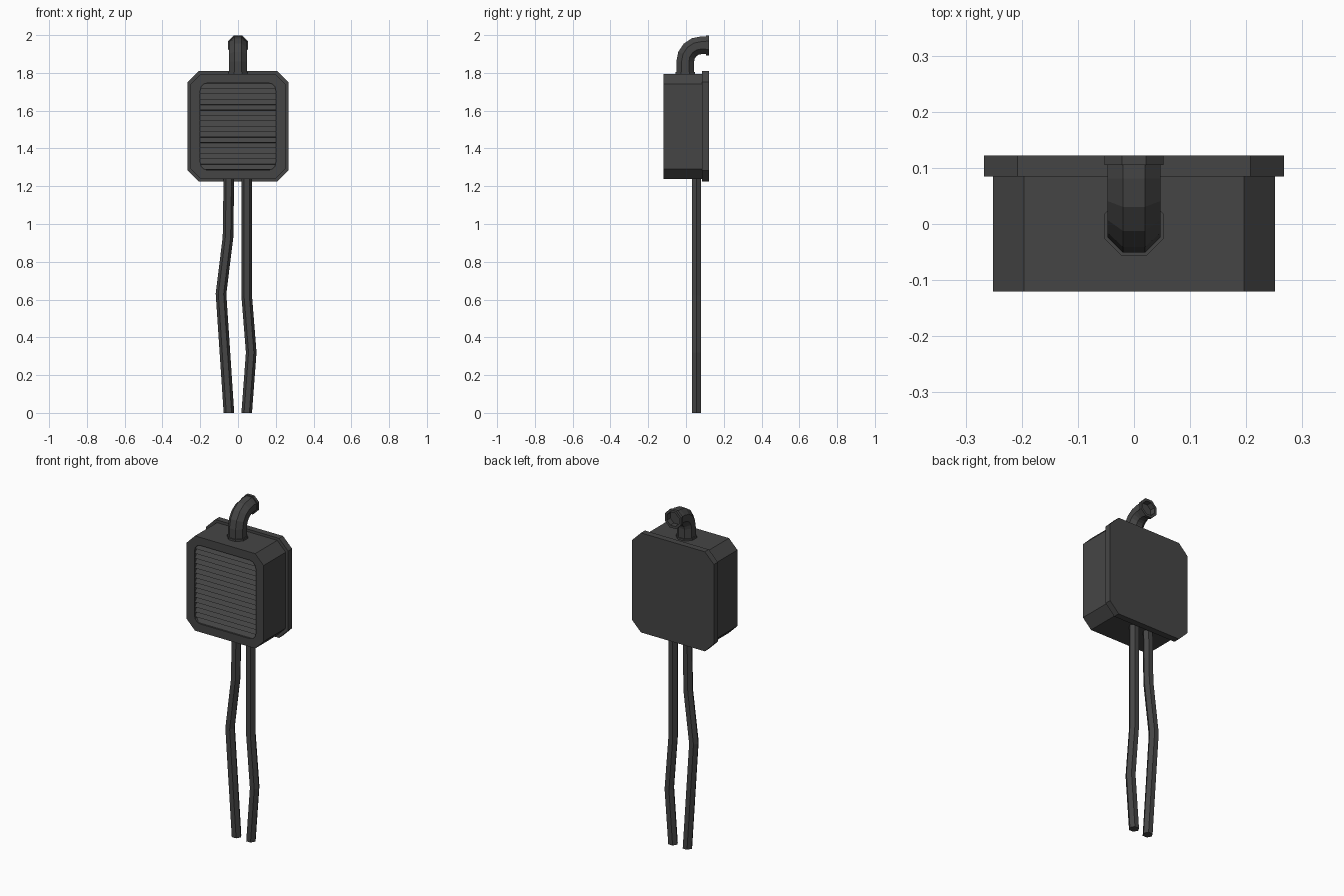
import bpy, bmesh, math
from mathutils import Vector

if "Cube" in bpy.data.objects:
    bpy.data.objects.remove(bpy.data.objects["Cube"])

mat = bpy.data.materials.new("charcoal grey")
mat.diffuse_color = (0.06, 0.06, 0.06, 1)
mat.use_nodes = True
mat.node_tree.nodes["Principled BSDF"].inputs["Base Color"].default_value = mat.diffuse_color


def finish(name, bm):
    bmesh.ops.recalc_face_normals(bm, faces=bm.faces)
    me = bpy.data.meshes.new(name)
    bm.to_mesh(me)
    bm.free()
    me.materials.append(mat)
    ob = bpy.data.objects.new(name, me)
    bpy.context.collection.objects.link(ob)
    return ob


def loft(name, loops):
    """Join equal-length loops of points and cap both ends."""
    bm = bmesh.new()
    rings = [[bm.verts.new(p) for p in loop] for loop in loops]
    n = len(rings[0])
    for a, b in zip(rings, rings[1:]):
        for i in range(n):
            j = (i + 1) % n
            bm.faces.new((a[i], a[j], b[j], b[i]))
    bm.faces.new(rings[0])
    bm.faces.new(rings[-1])
    return finish(name, bm)


def corner_box(name, hx, z0, z1, y0, y1, c, seg=1):
    """Box along y with chamfered (seg=1) or rounded corners."""
    pts = []
    for k, (cx, cz) in enumerate([(hx - c, z1 - c), (c - hx, z1 - c),
                                  (c - hx, z0 + c), (hx - c, z0 + c)]):
        for s in range(seg + 1):
            a = (k + s / seg) * math.pi / 2
            pts.append((cx + c * math.cos(a), cz + c * math.sin(a)))
    return loft(name, [[(x, y, z) for x, z in pts] for y in (y0, y1)])


def tube(name, stations, normal, sides, phase=0.0):
    """Planar tube through (point, tangent, radius, mitre stretch) stations."""
    n = Vector(normal)
    loops = []
    for p, t, r, stretch in stations:
        side = Vector(t).normalized().cross(n) * stretch
        loops.append([Vector(p) + r * (math.cos(a) * side + math.sin(a) * n)
                      for a in (phase + math.tau * i / sides for i in range(sides))])
    return loft(name, loops)


# Housing with a recessed, rounded front opening
housing = corner_box("housing", 0.251, 1.237, 1.795, -0.12, 0.09, 0.055)
cutter = corner_box("opening_cutter", 0.20, 1.285, 1.747, -0.2, -0.09, 0.04, 3)
cutter.hide_render = True
mod = housing.modifiers.new("opening", 'BOOLEAN')
mod.operation, mod.object, mod.solver = 'DIFFERENCE', cutter, 'EXACT'
bpy.context.view_layer.objects.active = housing
bpy.ops.object.modifier_apply(modifier=mod.name)
bpy.data.objects.remove(cutter)

# Louvres: one saw-tooth profile stretched across the opening
count, zb, zt = 16, 1.287, 1.745
step = (zt - zb) / count
profile = [(-0.085, zb)]
for i in range(count):
    profile += [(-0.115, zb + i * step + 0.001), (-0.094, zb + (i + 1) * step)]
profile.append((-0.085, zt))
loft("louvres", [[(x, y, z) for y, z in profile] for x in (-0.202, 0.202)])

# Back plate
corner_box("back_plate", 0.267, 1.224, 1.81, 0.085, 0.122, 0.059)

# Bent outlet pipe with a flared, hollow end
py, pz, bend = -0.004, 1.946, 0.085
stations = [((0, py, 1.78), (0, 0, 1), 0.051, 1)]
for i in range(5):
    a = math.pi / 2 * i / 4
    stations.append(((0, py + bend * (1 - math.cos(a)), pz - bend * (1 - math.sin(a))),
                     (0, math.sin(a), math.cos(a)), 0.051, 1))
for y, r in ((0.105, 0.051), (0.105, 0.057), (0.122, 0.057), (0.122, 0.042), (0.09, 0.042)):
    stations.append(((0, y, pz), (0, 1, 0), r, 1))
tube("outlet_pipe", stations, (1, 0, 0), 8, math.pi / 8)

# Collar where the pipe leaves the housing
tube("pipe_collar", [((0, py, z), (0, 0, 1), 0.057, 1) for z in (1.785, 1.806)],
     (1, 0, 0), 8, math.pi / 8)


# Hanging cables with mitred kinks
def cable(name, path):
    pts = [Vector((x, 0.055, z)) for x, z in path]
    out = []
    for i, p in enumerate(pts):
        if i in (0, len(pts) - 1):
            out.append((p, (0, 0, -1), 0.028, 1))
        else:
            d0, d1 = (p - pts[i - 1]).normalized(), (pts[i + 1] - p).normalized()
            out.append((p, d0 + d1, 0.028, 1 / math.cos(d0.angle(d1) / 2)))
    tube(name, out, (0, 1, 0), 6)


cable("left_cable", [(-0.048, 1.26), (-0.053, 0.93), (-0.09, 0.63), (-0.048, 0)])
cable("right_cable", [(0.046, 1.26), (0.046, 0.62), (0.07, 0.32), (0.046, 0)])
